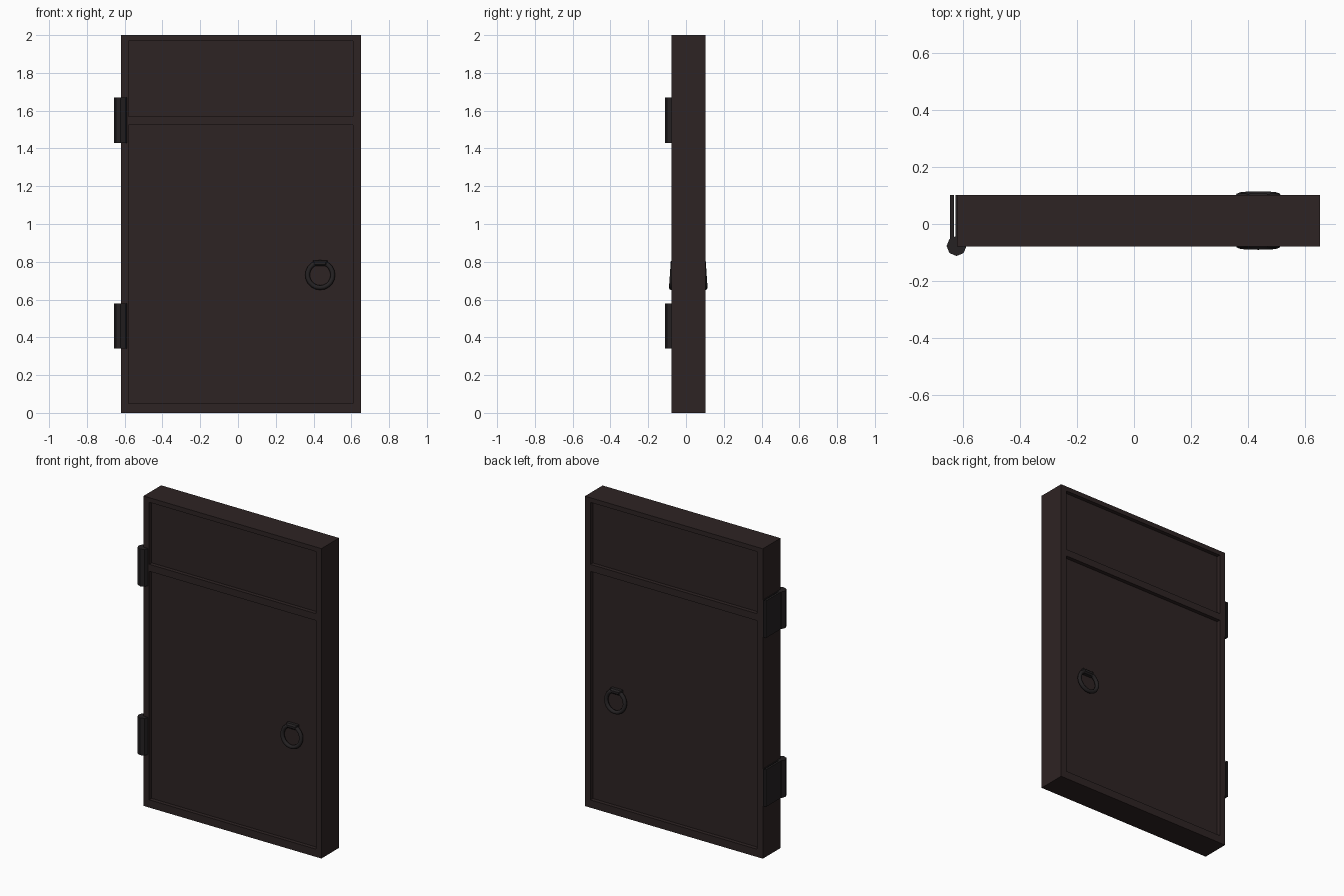
import bpy, bmesh, math
from mathutils import Matrix, Vector

if "Cube" in bpy.data.objects:
    bpy.data.objects.remove(bpy.data.objects["Cube"])


def material(name, rgb):
    m = bpy.data.materials.new(name)
    m.diffuse_color = (*rgb, 1)
    m.use_nodes = True
    m.node_tree.nodes["Principled BSDF"].inputs["Base Color"].default_value = m.diffuse_color
    return m


WOOD = material("dark_brown_wood", (0.027, 0.017, 0.017))
IRON = material("dark_iron", (0.018, 0.0155, 0.0165))

X0, X1 = -0.62, 0.65
Y0, Y1 = -0.078, 0.102
YM = (Y0 + Y1) / 2
RECESS = 0.025


def make(name, bm, mat):
    bmesh.ops.recalc_face_normals(bm, faces=bm.faces)
    me = bpy.data.meshes.new(name)
    bm.to_mesh(me)
    bm.free()
    me.materials.append(mat)
    ob = bpy.data.objects.new(name, me)
    bpy.context.collection.objects.link(ob)
    return ob


def add_box(bm, lo, hi):
    lo, hi = Vector(lo), Vector(hi)
    mat = Matrix.Translation((lo + hi) / 2) @ Matrix.Diagonal((*(hi - lo), 1))
    bmesh.ops.create_cube(bm, size=1, matrix=mat)


# Door slab with two recessed panels on both faces
bm = bmesh.new()
add_box(bm, (X0, Y0, 0), (X1, Y1, 2))
cuts = [((x, 0, 0), (1, 0, 0)) for x in (-0.58, 0.61)]
cuts += [((0, 0, z), (0, 0, 1)) for z in (0.05, 1.525, 1.57, 1.97)]
for co, no in cuts:
    bmesh.ops.bisect_plane(bm, geom=bm.verts[:] + bm.edges[:] + bm.faces[:],
                           plane_co=co, plane_no=no)
bm.normal_update()
panels = []
for f in bm.faces:
    c = f.calc_center_median()
    in_z = 0.05 < c.z < 1.525 or 1.57 < c.z < 1.97
    if abs(f.normal.y) > 0.9 and -0.58 < c.x < 0.61 and in_z:
        panels.append(f)
bmesh.ops.inset_individual(bm, faces=panels, thickness=0, depth=-RECESS)
make("door", bm, WOOD)

# Hinges: octagonal barrel, wall leaf and door leaf
for label, z0, z1 in (("lower", 0.34, 0.58), ("upper", 1.43, 1.67)):
    bm = bmesh.new()
    bmesh.ops.create_cone(bm, cap_ends=True, segments=8, radius1=0.035, radius2=0.035,
                          depth=z1 - z0,
                          matrix=Matrix.Translation((-0.621, -0.077, (z0 + z1) / 2)))
    add_box(bm, (-0.643, -0.07, z0), (-0.63, Y1, z1))
    add_box(bm, (-0.624, -0.07, z0), (-0.619, Y1, z1))
    make(label + "_hinge", bm, IRON)


# Ring handles, hanging slightly tilted from a bracket on each face
def torus(bm, R, r, matrix, n=20, k=8):
    rings = []
    for i in range(n):
        a = 2 * math.pi * i / n
        ring = []
        for j in range(k):
            b = 2 * math.pi * j / k
            d = R + r * math.cos(b)
            ring.append(bm.verts.new(matrix @ Vector((d * math.cos(a), r * math.sin(b),
                                                      d * math.sin(a)))))
        rings.append(ring)
    for i in range(n):
        for j in range(k):
            p, q = rings[i], rings[(i + 1) % n]
            bm.faces.new((p[j], q[j], q[(j + 1) % k], p[(j + 1) % k]))


for label, side in (("front", -1), ("back", 1)):
    face = (Y0 if side < 0 else Y1) - side * RECESS
    bm = bmesh.new()
    tilt = Matrix.Rotation(math.radians(4) * side, 4, 'X')
    torus(bm, 0.067, 0.0125, Matrix.Translation((0.435, face + side * 0.02, 0.73)) @ tilt)
    ring = make(label + "_ring", bm, IRON)
    for p in ring.data.polygons:
        p.use_smooth = True
    bm = bmesh.new()
    ys = sorted((face - side * 0.002, face + side * 0.03))
    add_box(bm, (0.397, ys[0], 0.777), (0.473, ys[1], 0.808))
    corners = [e for e in bm.edges
               if all((v.co.y - face) * side > 0.01 for v in e.verts)]
    bmesh.ops.bevel(bm, geom=corners, offset=0.009, segments=1, affect='EDGES')
    make(label + "_ring_bracket", bm, IRON)
